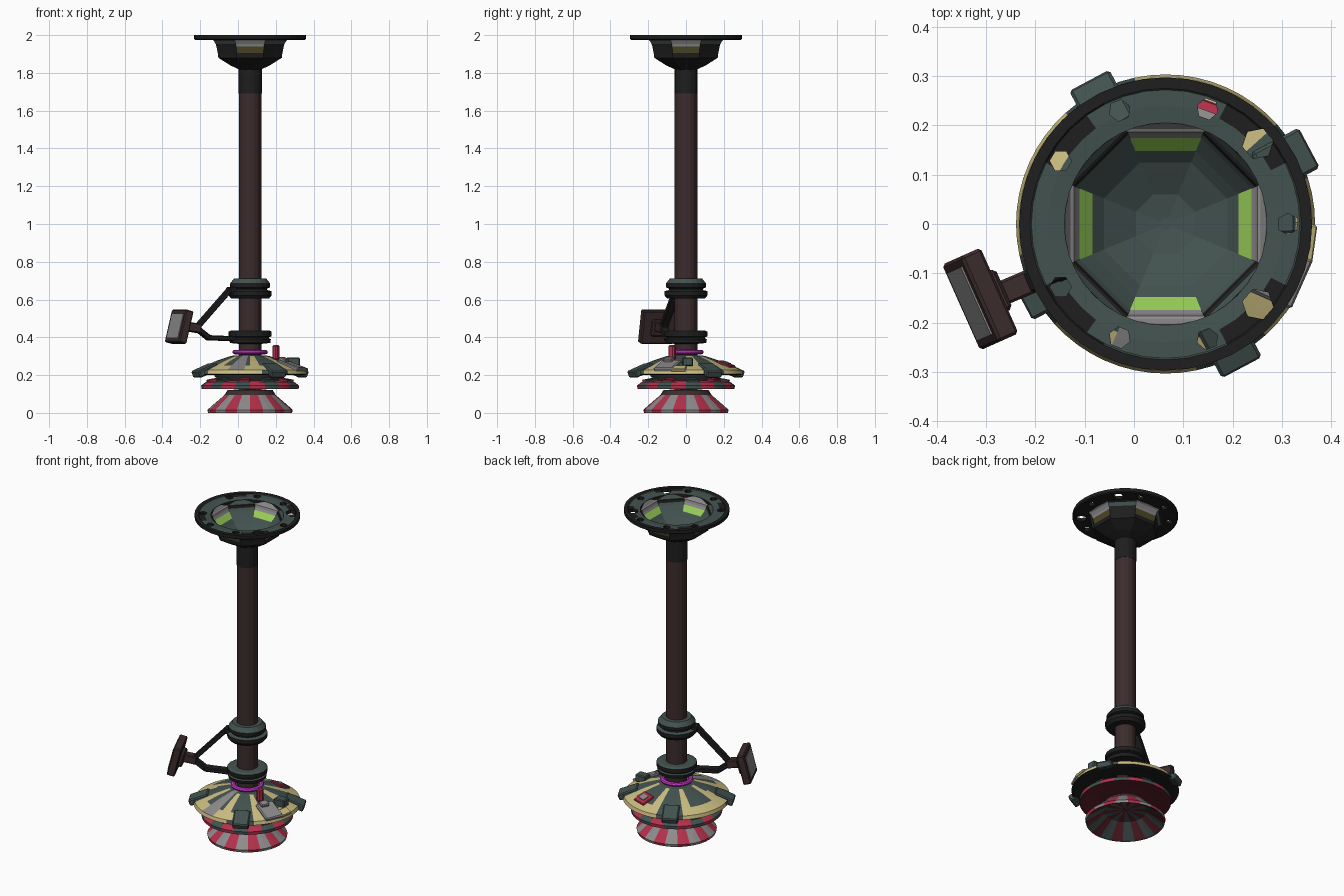
import bpy, bmesh, math
from mathutils import Matrix, Vector

if "Cube" in bpy.data.objects:
    bpy.data.objects.remove(bpy.data.objects["Cube"])

CX = 0.064  # pole axis
NAMES = ["charcoal", "slate", "brown", "cream", "red", "grey", "magenta", "green", "olive", "maroon"]
COLS = [(0.013, 0.013, 0.013), (0.056, 0.086, 0.08), (0.045, 0.025, 0.025), (0.6, 0.51, 0.22),
        (0.45, 0.03, 0.07), (0.27, 0.26, 0.26), (0.65, 0.04, 0.65), (0.32, 0.63, 0.1), (0.075, 0.065, 0.02),
        (0.11, 0.015, 0.025)]
CHAR, SLATE, BROWN, CREAM, RED, GREY, MAGENTA, GREEN, OLIVE, MAROON = range(10)
MATS = []
for n, c in zip(NAMES, COLS):
    m = bpy.data.materials.new(n)
    m.diffuse_color = (*c, 1)
    m.use_nodes = True
    m.node_tree.nodes["Principled BSDF"].inputs["Base Color"].default_value = m.diffuse_color
    MATS.append(m)


def finish(name, bm, rule):
    """rule: material index, or function(radius, angle_deg, z, normal)"""
    bmesh.ops.recalc_face_normals(bm, faces=bm.faces)
    me = bpy.data.meshes.new(name)
    bm.to_mesh(me)
    bm.free()
    ob = bpy.data.objects.new(name, me)
    bpy.context.collection.objects.link(ob)
    for m in MATS:
        me.materials.append(m)
    paint(ob, rule)
    return ob


def paint(ob, rule):
    for p in ob.data.polygons:
        if callable(rule):
            x, y, z = p.center
            x -= CX
            p.material_index = rule(math.hypot(x, y), math.degrees(math.atan2(y, x)) % 360, z, p.normal)
        else:
            p.material_index = rule


def lathe(name, profile, n, rule, rot=0.0, closed=True):
    bm = bmesh.new()
    rings = []
    for r, z in profile:
        rings.append([bm.verts.new((CX + r * math.cos(rot + math.tau * i / n),
                                    r * math.sin(rot + math.tau * i / n), z)) for i in range(n)])
    pairs = list(zip(rings, rings[1:])) + ([(rings[-1], rings[0])] if closed else [])
    for a, b in pairs:
        for i in range(n):
            j = (i + 1) % n
            bm.faces.new((a[i], a[j], b[j], b[i]))
    if not closed:
        bm.faces.new(rings[0])
        bm.faces.new(rings[-1])
    return finish(name, bm, rule)


def box(name, mat4, size, rule, bevel=0.0):
    bm = bmesh.new()
    bmesh.ops.create_cube(bm, size=1, matrix=mat4 @ Matrix.Diagonal((*size, 1)))
    if bevel:
        bmesh.ops.bevel(bm, geom=bm.edges[:], offset=bevel, segments=1, affect='EDGES')
    return finish(name, bm, rule)


def beam(name, a, b, width, height, rule):
    a, b = Vector(a), Vector(b)
    d = b - a
    m = Matrix.Translation((a + b) / 2) @ d.to_track_quat('X', 'Z').to_matrix().to_4x4()
    return box(name, m, (d.length + 0.012, width, height), rule, 0.005)


def polar(r, deg, z):
    a = math.radians(deg)
    return Vector((CX + r * math.cos(a), r * math.sin(a), z))


def radial(r, deg, z, tilt=0):
    return (Matrix.Translation(polar(r, deg, z)) @ Matrix.Rotation(math.radians(deg), 4, 'Z')
            @ Matrix.Rotation(math.radians(tilt), 4, 'Y'))


def near(a, target, half):
    return abs((a - target + 180) % 360 - 180) < half


# --- pole and its dark upper sleeve
lathe("pole", [(0.06, 0.085), (0.06, 1.70)], 16, BROWN, closed=False)
lathe("pole_sleeve", [(0.062, 1.69), (0.062, 1.825)], 16, CHAR, closed=False)


# --- top flange with bolt holes
def flange_rule(r, a, z, n):
    if n.z < 0.5:
        return CHAR
    diagonal = any(near(a, t, 15) for t in (45, 135, 225, 315))
    return SLATE if r < (0.24 if diagonal else 0.273) else CHAR


flange = lathe("top_flange", [(0.205, 1.975), (0.29, 1.975), (0.297, 1.98), (0.297, 2.0), (0.275, 2.0),
                              (0.272, 1.996), (0.24, 1.996), (0.205, 1.992)], 40, CHAR)
bm = bmesh.new()
for deg in (0, 41, 70, 112, 149, 211, 248, 290, 319):
    size = 0.032 if deg in (41, 319) else 0.022
    bmesh.ops.create_cone(bm, cap_ends=True, segments=6, radius1=size, radius2=size, depth=0.2,
                          matrix=radial(0.248, deg, 1.98))
cutter = finish("hole_cutter", bm, CHAR)
cutter.hide_render = True
mod = flange.modifiers.new("holes", 'BOOLEAN')
mod.operation, mod.solver, mod.object = 'DIFFERENCE', 'EXACT', cutter
bpy.context.view_layer.objects.active = flange
bpy.ops.object.modifier_apply(modifier="holes")
bpy.data.objects.remove(cutter)
paint(flange, flange_rule)

# --- octagonal bell with four two-tone windows, inside and out
K = 1 / math.cos(math.pi / 8)


def bell_rule(r, a, z, n):
    side = any(near(a, t, 10) for t in (0, 90, 180, 270))
    inside = n.x * math.cos(math.radians(a)) + n.y * math.sin(math.radians(a)) < 0 or n.z > 0.5
    if side and 1.937 < z < 1.985 and r > 0.12:
        return GREY
    if side and 1.9 < z <= 1.937 and r > 0.12:
        return GREEN if inside else OLIVE
    return SLATE if inside else CHAR


bell = [(0.05, 1.81), (0.062, 1.82), (0.105, 1.84), (0.168, 1.88), (0.171, 1.905), (0.178, 1.939),
        (0.186, 1.967), (0.206, 1.978), (0.204, 1.99), (0.174, 1.939), (0.148, 1.908),
        (0.125, 1.885), (0.06, 1.85), (0.012, 1.842)]
lathe("ceiling_bell", [(r * K, z) for r, z in bell], 8, bell_rule, rot=math.pi / 8, closed=False)

# --- two clamping collars
top_slate = lambda r, a, z, n: SLATE if n.z > 0.3 else CHAR
lathe("upper_collar", [(0.055, 0.712), (0.085, 0.712), (0.106, 0.685), (0.106, 0.665), (0.09, 0.658), (0.09, 0.65),
                       (0.114, 0.645), (0.114, 0.622), (0.1, 0.605), (0.055, 0.605)], 20, top_slate)
lathe("lower_collar", [(0.055, 0.437), (0.1, 0.437), (0.114, 0.43), (0.114, 0.405), (0.1, 0.4), (0.1, 0.395),
                       (0.11, 0.39), (0.107, 0.37), (0.055, 0.365)], 20, top_slate)

# --- magenta ring
lathe("magenta_ring", [(0.08 + 0.014 * math.cos(math.tau * i / 8), 0.322 + 0.012 * math.sin(math.tau * i / 8))
                       for i in range(8)], 24, MAGENTA)


# --- upper disc: cream with slate spokes and one grey wedge
def disc_rule(r, a, z, n):
    if n.z < -0.3:
        return CHAR
    if any(near(a, 28 + 90 * k, 13) for k in range(4)):
        return SLATE
    if near(a, 255, 7) and r < 0.28:
        return GREY
    if r < 0.11 or r < 0.265 and any(near(a, 73 + 90 * k, 18) for k in range(4)):
        return SLATE
    return CREAM


lathe("upper_disc", [(0.055, 0.305), (0.1, 0.302), (0.18, 0.275), (0.24, 0.25), (0.297, 0.226), (0.303, 0.205),
                     (0.285, 0.2), (0.2, 0.215), (0.055, 0.22)], 60, disc_rule)
for k in range(4):
    box(f"rim_block_{k + 1}", radial(0.27, 28 + 90 * k, 0.225, 22), (0.118, 0.092, 0.038), SLATE, 0.006)

# --- small fittings on the upper disc
box("slate_box", radial(0.228, 2, 0.27), (0.07, 0.055, 0.045), SLATE, 0.005)
box("grey_plate", radial(0.24, -24, 0.25, 20), (0.13, 0.11, 0.022), GREY, 0.006)
box("grey_knob", radial(0.2, -27, 0.28, 20), (0.04, 0.05, 0.025), GREY, 0.005)
box("red_post", radial(0.155, -28, 0.32), (0.032, 0.036, 0.08), RED, 0.008)
box("red_patch", radial(0.225, 70, 0.257, 22), (0.08, 0.09, 0.016), RED, 0.004)
box("red_patch_centre", radial(0.225, 70, 0.262, 22), (0.035, 0.045, 0.016), GREY)
box("cream_tab", radial(0.28, -8, 0.235, 22), (0.05, 0.08, 0.018), CREAM, 0.004)


# --- middle disc: red and slate rim under a dark hub
def mid_rule(r, a, z, n):
    if n.z < -0.5:
        return MAROON
    if r < 0.2:
        return CHAR
    return SLATE if int(a // 18) % 2 == 0 else RED


lathe("middle_disc", [(0.055, 0.21), (0.17, 0.205), (0.185, 0.172), (0.235, 0.163), (0.259, 0.145), (0.257, 0.126),
                      (0.235, 0.128), (0.15, 0.142), (0.055, 0.142)], 60, mid_rule)
for k in range(10):
    box(f"middle_tab_{k + 1}", radial(0.205, 36 * k + 10, 0.17, 10), (0.05, 0.06, 0.02),
        RED if k % 2 else SLATE, 0.004)


# --- bottom cone: red and grey stripes, hollow underneath
def cone_rule(r, a, z, n):
    stripe = int(a // 18) % 2
    if n.z < -0.2 and r < 0.22:
        return MAROON if stripe else SLATE
    if z > 0.094:
        return BROWN
    return RED if stripe else GREY


lathe("bottom_cone", [(0.055, 0.125), (0.12, 0.12), (0.135, 0.095), (0.182, 0.055), (0.226, 0.016), (0.222, 0.0),
                      (0.21, 0.006), (0.12, 0.07), (0.02, 0.08)], 40, cone_rule, closed=False)

# --- side bracket: two arms meeting at a tilted pad
D = 203
beam("upper_arm", polar(0.09, D, 0.652), polar(0.12, D, 0.648), 0.06, 0.035, CHAR)
beam("upper_arm_strut", polar(0.12, D, 0.65), polar(0.305, D, 0.455), 0.045, 0.025, CHAR)
beam("lower_arm", polar(0.09, D, 0.392), polar(0.24, D, 0.398), 0.05, 0.027, CHAR)
beam("lower_arm_elbow", polar(0.24, D, 0.398), polar(0.31, D, 0.45), 0.045, 0.027, CHAR)
beam("pad_joint", polar(0.295, D, 0.447), polar(0.36, D, 0.457), 0.05, 0.05, BROWN)
pad = (Matrix.Translation((-0.307, -0.15, 0.455)) @ Matrix.Rotation(math.radians(204), 4, 'Z')
       @ Matrix.Rotation(math.radians(-14), 4, 'Y'))
box("pad", pad @ Matrix.Translation((0.005, 0, 0)), (0.046, 0.19, 0.178), BROWN, 0.006)
box("pad_back", pad @ Matrix.Translation((-0.025, 0, 0)), (0.03, 0.09, 0.09), BROWN, 0.008)
box("pad_face", pad @ Matrix.Translation((0.0275, 0, 0)), (0.008, 0.15, 0.13), GREY)
